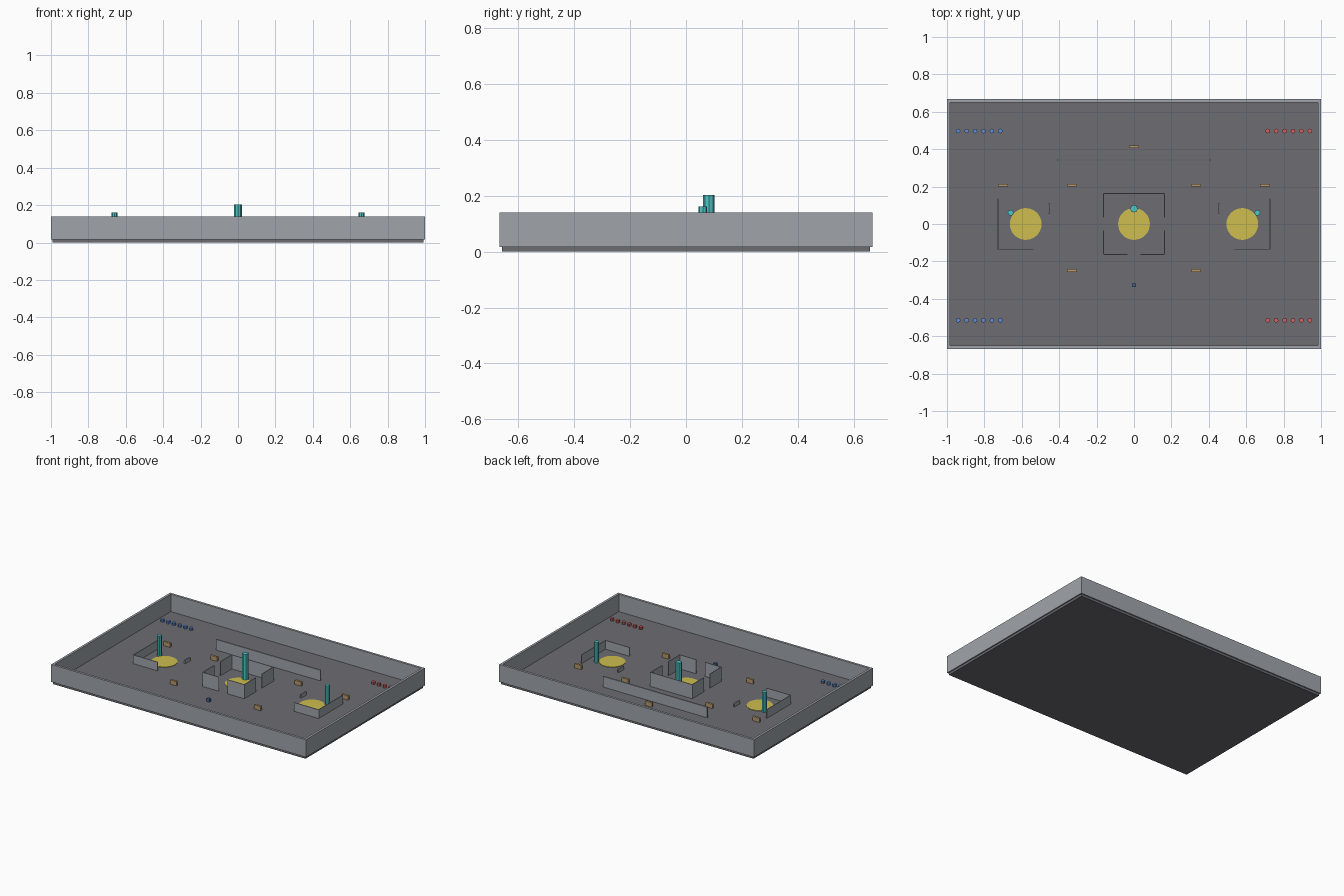
import bpy
import math

if "Cube" in bpy.data.objects:
    bpy.data.objects.remove(bpy.data.objects["Cube"])

FLOOR = 0.0165          # top of the floor slab


def mat(name, r, g, b):
    m = bpy.data.materials.new(name)
    m.diffuse_color = (r, g, b, 1)
    m.use_nodes = True
    m.node_tree.nodes["Principled BSDF"].inputs["Base Color"].default_value = m.diffuse_color
    return m


FLOOR_GREY = mat("floor grey", 0.15, 0.15, 0.17)
WALL_GREY = mat("wall grey", 0.35, 0.375, 0.41)
YELLOW = mat("zone yellow", 0.61, 0.51, 0.08)
TEAL = mat("tower teal", 0.08, 0.57, 0.57)
TAN = mat("crate tan", 0.46, 0.32, 0.15)
BLUE = mat("marker blue", 0.11, 0.27, 0.68)
RED = mat("marker red", 0.67, 0.12, 0.12)
NAVY = mat("post navy", 0.05, 0.13, 0.28)


def finish(name, m):
    ob = bpy.context.object
    ob.name = name
    ob.data.materials.append(m)
    return ob


def box(name, m, x0, x1, y0, y1, z0, z1):
    bpy.ops.mesh.primitive_cube_add(
        size=1, location=((x0 + x1) / 2, (y0 + y1) / 2, (z0 + z1) / 2))
    ob = bpy.context.object
    ob.scale = (abs(x1 - x0), abs(y1 - y0), z1 - z0)
    bpy.ops.object.transform_apply(location=False, rotation=False, scale=True)
    return finish(name, m)


def block(name, m, x, y, sx, sy, h):
    return box(name, m, x - sx / 2, x + sx / 2, y - sy / 2, y + sy / 2, FLOOR, FLOOR + h)


def cyl(name, m, x, y, r, top, sides):
    bpy.ops.mesh.primitive_cylinder_add(
        vertices=sides, radius=r, depth=top - FLOOR, location=(x, y, (top + FLOOR) / 2))
    return finish(name, m)


# Floor slab and perimeter walls
X, Y, T, TOP = 1.0, 0.667, 0.0165, 0.14
box("floor", FLOOR_GREY, -X + T / 2, X - T / 2, -Y + T / 2, Y - T / 2, 0, FLOOR)
for s, side in ((-1, "front"), (1, "back")):
    box(side + "_wall", WALL_GREY, -X, X, s * Y - (T if s > 0 else 0),
        s * Y + (T if s < 0 else 0), FLOOR, TOP)
for s, side in ((-1, "left"), (1, "right")):
    box(side + "_wall", WALL_GREY, s * X - (T if s > 0 else 0),
        s * X + (T if s < 0 else 0), -Y + T, Y - T, FLOOR, TOP)

# Long barrier behind the central room
block("long_barrier", WALL_GREY, 0, 0.343, 0.82, 0.01, 0.075)

# Central room: solid back, door gaps in the other three sides
R, GAP, H, W = 0.163, 0.035, 0.1, 0.005
block("room_back_wall", WALL_GREY, 0, R, 2 * R + W, W, H)
mid, length = (R + GAP) / 2, R - GAP
for s in (-1, 1):
    block("room_front_wall", WALL_GREY, s * mid, -R, length, W, H)
    for t in (-1, 1):
        block("room_side_wall", WALL_GREY, s * R, t * mid, W, length, H)

# Mirrored side areas
for s in (-1, 1):
    block("bay_side_wall", WALL_GREY, s * 0.727, 0, W, 0.27, 0.062)
    block("bay_front_wall", WALL_GREY, s * 0.632, -0.135, 0.19, W, 0.062)
    block("low_barrier", WALL_GREY, s * 0.455, 0.083, 0.009, 0.06, 0.025)
    cyl("side_tower", TEAL, s * 0.66, 0.06, 0.016, 0.161, 8)
    cyl("side_zone", YELLOW, s * 0.579, 0, 0.085, FLOOR + 0.003, 32)

# Central zone and tower
cyl("centre_zone", YELLOW, 0, 0, 0.085, FLOOR + 0.003, 32)
cyl("centre_tower", TEAL, 0, 0.082, 0.0205, 0.202, 8)

# Crates for cover
crates = [(0, 0.413)]
for s in (-1, 1):
    crates += [(s * 0.331, 0.207), (s * 0.70, 0.207), (s * 0.331, -0.248)]
for x, y in crates:
    block("crate", TAN, x, y, 0.052, 0.015, 0.03)

# Rows of team markers
for s, m, colour in ((-1, BLUE, "blue"), (1, RED, "red")):
    for y in (0.497, -0.515):
        for i in range(6):
            cyl(colour + "_marker", m, s * (0.715 + 0.045 * i), y, 0.0125, FLOOR + 0.018, 8)

# Small post in front
block("front_post", NAVY, 0, -0.328, 0.023, 0.02, 0.022)
